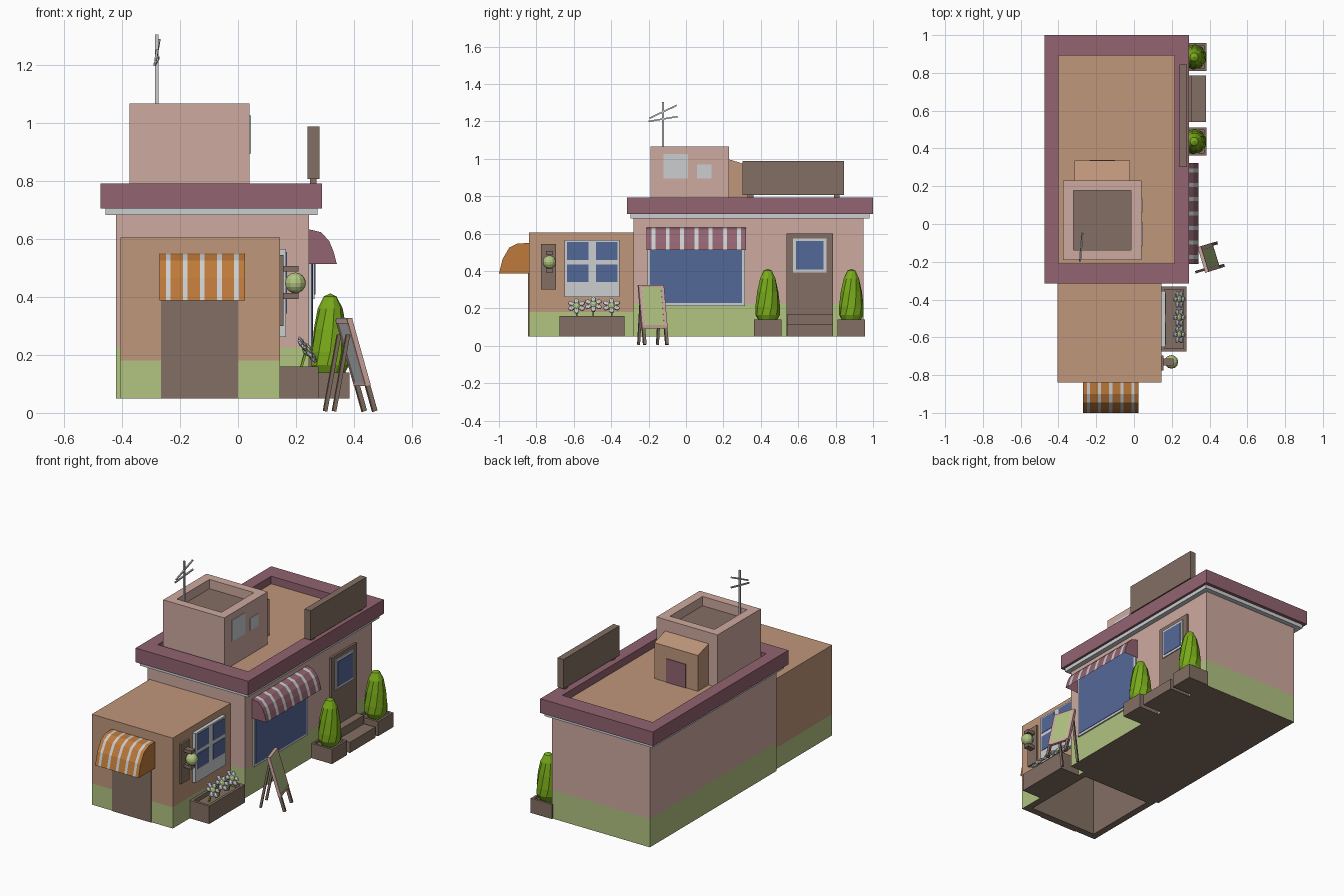
import bpy, bmesh, math
from mathutils import Matrix, Vector

if "Cube" in bpy.data.objects:
    bpy.data.objects.remove(bpy.data.objects["Cube"])


def lin(c):
    c /= 255
    return c / 12.92 if c < 0.04045 else ((c + 0.055) / 1.055) ** 2.4


MATS = {}
for key, rgb in {
    "pink": (206, 170, 160), "tan": (192, 151, 123), "maroon": (146, 99, 112),
    "pale_green": (178, 196, 129), "brown": (131, 111, 99), "blue": (84, 104, 152),
    "light_grey": (203, 206, 208), "orange": (190, 122, 58), "leaf_green": (120, 170, 26),
}.items():
    m = bpy.data.materials.new(key)
    m.diffuse_color = (*[lin(c) for c in rgb], 1)
    m.use_nodes = True
    m.node_tree.nodes["Principled BSDF"].inputs["Base Color"].default_value = m.diffuse_color
    MATS[key] = m


def finish(name, bm, *mats, normals=True):
    if normals:
        bmesh.ops.recalc_face_normals(bm, faces=bm.faces[:])
    me = bpy.data.meshes.new(name)
    bm.to_mesh(me)
    bm.free()
    for k in mats:
        me.materials.append(MATS[k])
    ob = bpy.data.objects.new(name, me)
    bpy.context.collection.objects.link(ob)
    return ob


def add_box(bm, x0, x1, y0, y1, z0, z1):
    mat = Matrix.Translation(((x0 + x1) / 2, (y0 + y1) / 2, (z0 + z1) / 2)) @ \
        Matrix.Diagonal((x1 - x0, y1 - y0, z1 - z0, 1))
    bmesh.ops.create_cube(bm, size=1, matrix=mat)


def box(name, mat, *dims):
    bm = bmesh.new()
    add_box(bm, *dims)
    return finish(name, bm, mat)


def walls(name, wall, dims, split):
    """Box walls with a painted plinth below the split height."""
    bm = bmesh.new()
    add_box(bm, *dims)
    bmesh.ops.bisect_plane(bm, geom=bm.verts[:] + bm.edges[:] + bm.faces[:],
                           plane_co=(0, 0, split), plane_no=(0, 0, 1))
    bm.normal_update()
    for f in bm.faces:
        if f.normal.z < -0.5:
            f.material_index = 2
        elif f.calc_center_median().z < split:
            f.material_index = 1
    return bm


def tray(name, mats, x0, x1, y0, y1, z0, z1, tx, ty, floor):
    """Box with a sunken top; the sunken floor takes the second material."""
    bm = bmesh.new()
    rings = []
    for dx, dy, z in ((0, 0, z0), (0, 0, z1), (tx, ty, z1), (tx, ty, floor)):
        rings.append([bm.verts.new(p) for p in (
            (x0 + dx, y0 + dy, z), (x1 - dx, y0 + dy, z), (x1 - dx, y1 - dy, z), (x0 + dx, y1 - dy, z))])
    for a, b in zip(rings, rings[1:]):
        for i in range(4):
            j = (i + 1) % 4
            bm.faces.new((a[i], a[j], b[j], b[i]))
    bm.faces.new(rings[0][::-1])
    bm.faces.new(rings[-1]).material_index = len(mats) - 1
    return finish(name, bm, *mats)


def beam(name, mat, a, b, w, d=None, M=Matrix()):
    a, b = M @ Vector(a), M @ Vector(b)
    bm = bmesh.new()
    rot = (b - a).to_track_quat('Z', 'Y').to_matrix().to_4x4()
    bmesh.ops.create_cube(bm, size=1, matrix=Matrix.Translation((a + b) / 2) @ rot @
                          Matrix.Diagonal((w, d or w, (b - a).length, 1)))
    return finish(name, bm, mat)


def awning(name, mat, profile, u0, u1, n, place):
    """Curved canopy with n pale stripes and closed ends."""
    bm = bmesh.new()
    p = (u1 - u0) / n
    us = [u0] + [u0 + p * (i + s) for i in range(n) for s in (0.36, 0.64)] + [u1]
    rows = [[bm.verts.new(place(u, v, z)) for v, z in profile] for u in us]
    for k, (a, b) in enumerate(zip(rows, rows[1:])):
        for i in range(len(profile) - 1):
            bm.faces.new((a[i], a[i + 1], b[i + 1], b[i])).material_index = k % 2
    for u, r in ((u0, rows[0]), (u1, rows[-1])):
        bm.faces.new(r + [bm.verts.new(place(u, 0, profile[-1][1]))])
    return finish(name, bm, mat, "light_grey")


# Main building, cornice and roof parapet
finish("main_walls", walls("main", "pink", (-0.42, 0.245, -0.28, 0.95, 0.05, 0.69), 0.225),
       "pink", "pale_green", "brown")
box("cornice", "light_grey", -0.457, 0.275, -0.297, 0.98, 0.682, 0.706)
tray("roof_parapet", ("maroon", "tan"), -0.475, 0.29, -0.315, 1.0, 0.705, 0.792, 0.075, 0.107, 0.745)

# Annex, hollow from below
bm = walls("annex", "tan", (-0.405, 0.145, -0.84, -0.275, 0.05, 0.605), 0.18)
low = [f for f in bm.faces if f.normal.z < -0.5]
bmesh.ops.inset_region(bm, faces=low, thickness=0.06)
r = bmesh.ops.extrude_face_region(bm, geom=low)
new = [v for v in r["geom"] if isinstance(v, bmesh.types.BMVert)]
bmesh.ops.translate(bm, verts=new, vec=(0, 0, 0.5))
bmesh.ops.delete(bm, geom=low, context='FACES_ONLY')
finish("annex_walls", bm, "tan", "pale_green", "brown")
box("annex_door", "brown", -0.265, 0.0, -0.845, -0.836, 0.05, 0.45)

# Roof tower with sunken top, windows and stair head
tray("roof_tower", ("pink", "brown"), -0.375, 0.04, -0.19, 0.23, 0.74, 1.067, 0.056, 0.052, 1.01)
box("tower_window_large", "light_grey", 0.036, 0.044, -0.12, 0.01, 0.895, 1.025)
box("tower_window_small", "light_grey", 0.036, 0.044, 0.06, 0.135, 0.895, 0.97)
bm = bmesh.new()
add_box(bm, -0.315, -0.02, 0.22, 0.335, 0.74, 1.0)
for v in bm.verts:
    if v.co.z > 0.9 and v.co.y > 0.3:
        v.co.z = 0.965
finish("stair_head", bm, "tan")
box("stair_head_door", "maroon", -0.235, -0.1, 0.33, 0.339, 0.745, 0.89)

# Antenna
beam("antenna_pole", "light_grey", (-0.28, -0.122, 1.0), (-0.28, -0.122, 1.305), 0.011)
beam("antenna_bar_low", "light_grey", (-0.288, -0.2, 1.2), (-0.274, -0.045, 1.226), 0.008)
beam("antenna_bar_high", "light_grey", (-0.284, -0.195, 1.217), (-0.272, -0.05, 1.286), 0.008)

# Rooftop sign board
box("roof_sign", "brown", 0.24, 0.281, 0.303, 0.845, 0.806, 0.987)
for y in (0.345, 0.805):
    box("roof_sign_leg", "brown", 0.248, 0.27, y - 0.015, y + 0.015, 0.785, 0.81)

# Awnings
awning("front_awning", "orange", [(0, 0.55), (0.06, 0.547), (0.105, 0.525), (0.14, 0.465), (0.16, 0.388)],
       -0.27, 0.024, 5, lambda u, v, z: (u, -0.84 - v, z))
awning("side_awning", "maroon", [(0, 0.633), (0.042, 0.623), (0.07, 0.592), (0.085, 0.555), (0.096, 0.513)],
       -0.212, 0.322, 7, lambda u, v, z: (0.245 + v, u, z))

# Shop window
box("shop_window_frame", "light_grey", 0.24, 0.254, -0.205, 0.315, 0.213, 0.6)
box("shop_window_glass", "blue", 0.25, 0.257, -0.192, 0.3, 0.228, 0.59)

# Shop door and steps
box("shop_door", "brown", 0.24, 0.258, 0.537, 0.785, 0.05, 0.6)
box("door_window_frame", "light_grey", 0.25, 0.264, 0.572, 0.75, 0.393, 0.575)
box("door_window_glass", "blue", 0.26, 0.267, 0.587, 0.735, 0.408, 0.56)
box("upper_step", "brown", 0.24, 0.305, 0.54, 0.787, 0.05, 0.168)
box("lower_step", "brown", 0.24, 0.382, 0.54, 0.787, 0.05, 0.115)

# Annex window with four panes
box("annex_window_frame", "light_grey", 0.14, 0.166, -0.65, -0.355, 0.262, 0.565)
for y0, y1 in ((-0.637, -0.522), (-0.48, -0.367)):
    for z0, z1 in ((0.342, 0.435), (0.458, 0.555)):
        box("annex_window_pane", "blue", 0.16, 0.169, y0, y1, z0, z1)

# Wall lamp
box("lamp_plate", "brown", 0.14, 0.157, -0.775, -0.695, 0.3, 0.545)
for z in (0.403, 0.497):
    box("lamp_bracket", "brown", 0.15, 0.208, -0.748, -0.712, z - 0.01, z + 0.01)
bm = bmesh.new()
bmesh.ops.create_uvsphere(bm, u_segments=12, v_segments=8, radius=0.036,
                          matrix=Matrix.Translation((0.198, -0.73, 0.448)))
finish("lamp_globe", bm, "pale_green")

# Flower box and three tilted flowers
tray("flower_box", ("brown",), 0.145, 0.277, -0.675, -0.33, 0.05, 0.16, 0.016, 0.016, 0.135)
for y, z in ((-0.585, 0.213), (-0.495, 0.222), (-0.398, 0.215)):
    M = Matrix.Translation((0.238, y, z)) @ Matrix.Rotation(math.radians(52), 4, 'Y')
    bm = bmesh.new()
    for i in range(6):
        bmesh.ops.create_icosphere(bm, subdivisions=1, radius=1, matrix=M @
                                   Matrix.Rotation(i * math.pi / 3, 4, 'Z') @
                                   Matrix.Translation((0.032, 0, 0)) @ Matrix.Diagonal((0.021, 0.016, 0.009, 1)))
    finish("flower_petals", bm, "light_grey")
    bm = bmesh.new()
    bmesh.ops.create_uvsphere(bm, u_segments=8, v_segments=5, radius=1,
                              matrix=M @ Matrix.Diagonal((0.021, 0.021, 0.014, 1)))
    finish("flower_centre", bm, "pale_green")
    beam("flower_stem", "leaf_green", (0.21, y, 0.13), (0.234, y, z - 0.005), 0.008)

# Planters with clipped bushes
for y in (0.437, 0.884):
    tray("bush_planter", ("brown",), 0.24, 0.384, y - 0.074, y + 0.074, 0.05, 0.14, 0.014, 0.014, 0.125)
    bm = bmesh.new()
    rings, n = [], 10
    for k, (rad, z) in enumerate(((0.045, 0.125), (0.066, 0.165), (0.066, 0.21), (0.057, 0.29),
                                  (0.043, 0.36), (0.022, 0.402))):
        rings.append([bm.verts.new((0.318 + rad * math.cos(2 * math.pi * (i + k * 0.25) / n),
                                    y + rad * math.sin(2 * math.pi * (i + k * 0.25) / n), z)) for i in range(n)])
    for a, b in zip(rings, rings[1:]):
        for i in range(n):
            j = (i + 1) % n
            bm.faces.new((a[i], a[j], b[j], b[i]))
    bm.faces.new(rings[0][::-1])
    tip = bm.verts.new((0.318, y, 0.412))
    for i in range(n):
        bm.faces.new((rings[-1][i], rings[-1][(i + 1) % n], tip))
    finish("bush", bm, "leaf_green")

# Folding pavement sign, turned slightly
M = Matrix.Translation((0.375, -0.185, 0)) @ Matrix.Rotation(math.radians(17), 4, 'Z')


def at(t, y, off=0):
    """Point on the leaning board: t runs from the foot to the top."""
    return (0.082 - 0.093 * t + off, y, 0.006 + 0.318 * t)


beam("sign_backing", "light_grey", at(0.3, 0), at(1, 0), 0.015, 0.13, M).hide_render = False
bpy.data.objects.remove(bpy.data.objects["sign_backing"])
bm = bmesh.new()
for name_off, grow in ((0, 0),):
    vs = [bm.verts.new(M @ Vector(at(t, y, o))) for o in (-0.008, 0.008)
          for t, y in ((0.3, -0.06), (0.3, 0.06), (1, 0.06), (1, -0.06))]
    bmesh.ops.convex_hull(bm, input=vs)
finish("sign_backing", bm, "light_grey")
bm = bmesh.new()
bm.faces.new([bm.verts.new(M @ Vector(at(t, y, 0.0105)))
              for t, y in ((0.33, -0.052), (0.33, 0.052), (0.97, 0.052), (0.97, -0.052))])
finish("sign_panel", bm, "pale_green", normals=False)
for y in (-0.062, 0.062):
    beam("sign_frame_side", "pink", at(0.28, y), at(1, y), 0.018, 0.018, M)
    beam("sign_front_leg", "brown", at(0, y), at(0.3, y), 0.016, 0.016, M)
    beam("sign_back_leg", "brown", (-0.062, y * 0.85, 0.006), (-0.012, y * 0.85, 0.27), 0.013, 0.013, M)
for t in (0.3, 0.98):
    beam("sign_frame_rail", "pink", at(t, -0.07), at(t, 0.07), 0.018, 0.018, M)
